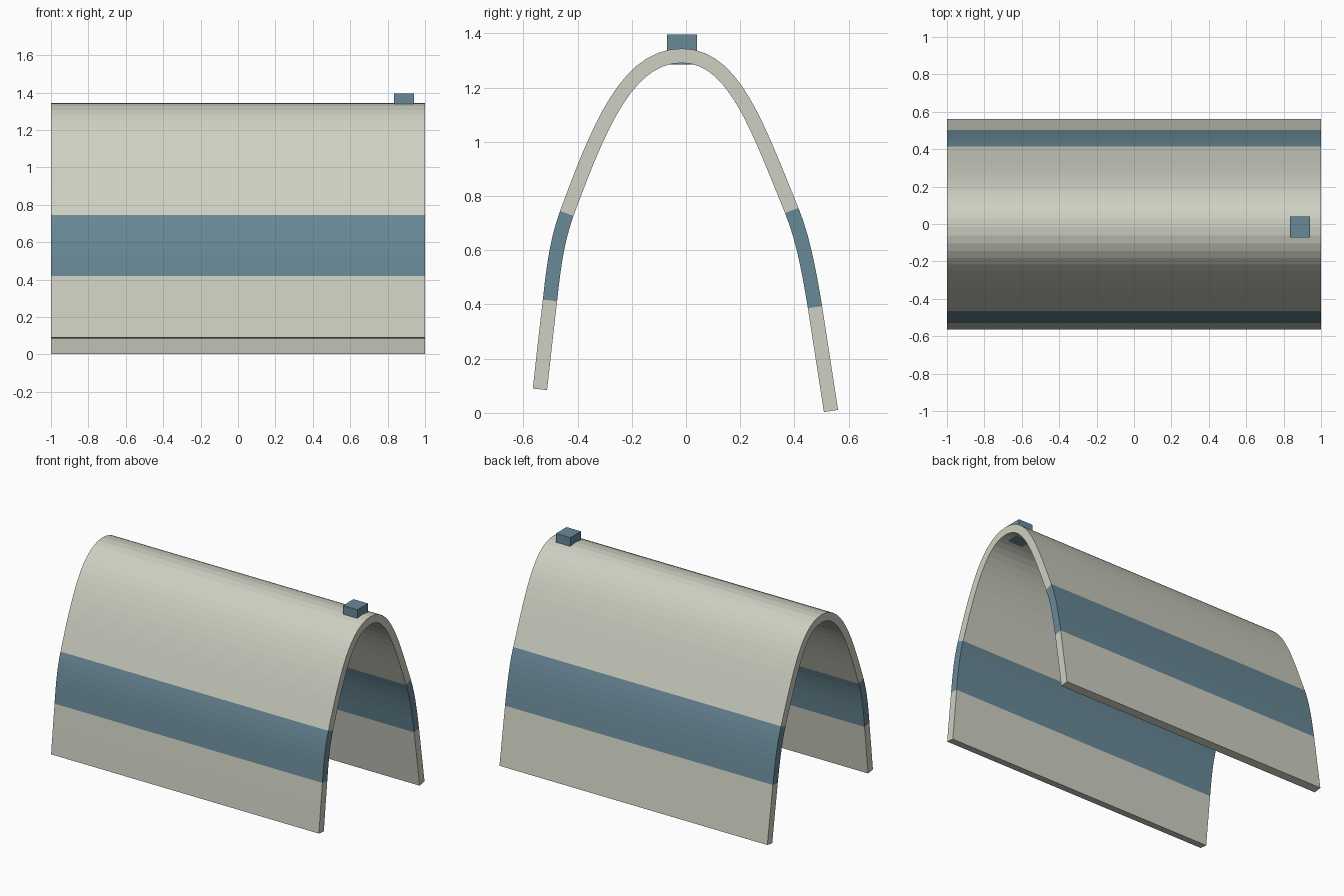
import bpy, bmesh
from mathutils import Vector as V
from mathutils.geometry import interpolate_bezier

if "Cube" in bpy.data.objects:
    bpy.data.objects.remove(bpy.data.objects["Cube"])


def material(name, color):
    m = bpy.data.materials.new(name)
    m.diffuse_color = (*color, 1)
    m.use_nodes = True
    m.node_tree.nodes["Principled BSDF"].inputs["Base Color"].default_value = m.diffuse_color
    return m


cream = material("cream", (0.62, 0.63, 0.54))
blue = material("slate blue", (0.14, 0.25, 0.31))
HALF_THICK = 0.0265

# Centreline of the arch in (y, z): knots with two handles, segment count, material
segments = [
    ((-.539, .087), (-.527, .196), (-.515, .306), (-.502, .415), 2, 0),   # front skirt
    ((-.502, .415), (-.490, .525), (-.478, .632), (-.440, .736), 7, 1),   # front band
    ((-.440, .736), (-.318, 1.065), (-.215, 1.318), (-.015, 1.318), 14, 0),  # front roof
    ((-.015, 1.318), (.175, 1.318), (.262, 1.060), (.390, .747), 14, 0),  # back roof
    ((.390, .747), (.434, .640), (.456, .510), (.476, .390), 7, 1),       # back band
    ((.476, .390), (.496, .262), (.515, .135), (.535, .007), 2, 0),       # back skirt
]
path, colors = [], []
for a, b, c, d, n, mat in segments:
    pts = interpolate_bezier(V(a), V(b), V(c), V(d), n + 1)
    path += [V(p[:2]) for p in (pts if not path else pts[1:])]
    colors += [mat] * n

# Arch shell: sweep the thickened profile along x
bm = bmesh.new()
rings = []
for i, p in enumerate(path):
    t = (path[min(i + 1, len(path) - 1)] - path[max(i - 1, 0)]).normalized()
    off = V((-t.y, t.x)) * HALF_THICK
    rings.append([bm.verts.new((x, *q)) for x, q in
                  ((-1, p + off), (1, p + off), (1, p - off), (-1, p - off))])
for r, s, mat in zip(rings, rings[1:], colors):
    for k in range(4):
        j = (k + 1) % 4
        bm.faces.new((r[k], r[j], s[j], s[k])).material_index = mat
bm.faces.new(rings[0])
bm.faces.new(rings[-1])
bmesh.ops.recalc_face_normals(bm, faces=bm.faces)
mesh = bpy.data.meshes.new("arch_shell")
bm.to_mesh(mesh)
bm.free()
mesh.materials.append(cream)
mesh.materials.append(blue)
bpy.context.collection.objects.link(bpy.data.objects.new("arch_shell", mesh))

# Small block through the ridge
bpy.ops.mesh.primitive_cube_add(size=1, location=(.888, -.015, 1.341))
block = bpy.context.object
block.name = "ridge_block"
block.scale = (.108, .112, .110)
block.data.materials.append(blue)
